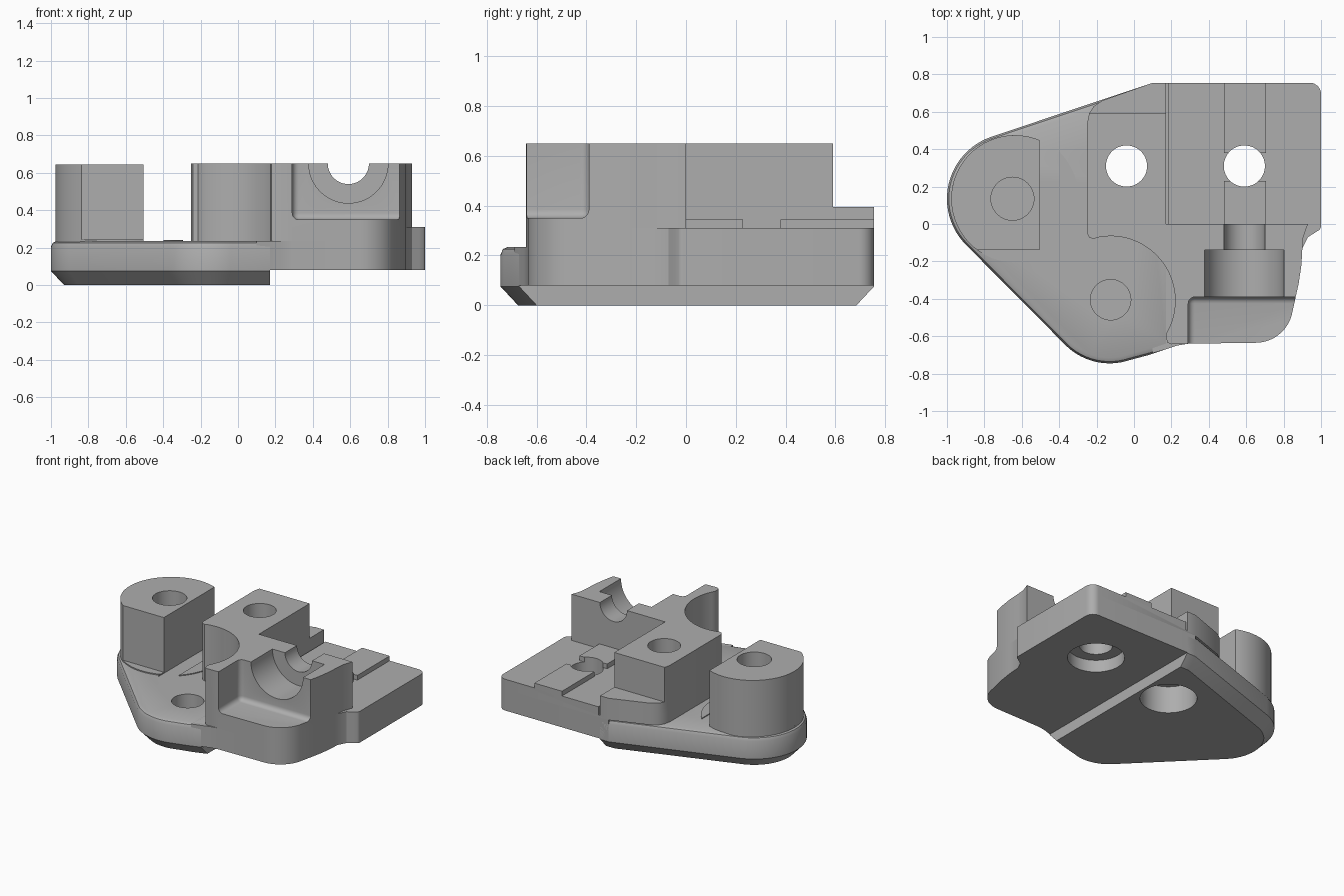
import bpy, bmesh
from math import sin, cos, radians
from mathutils import Matrix

cube = bpy.data.objects.get("Cube")
if cube:
    bpy.data.objects.remove(cube)

grey = bpy.data.materials.new("plain_grey")
grey.use_nodes = True
COLOUR = (0.42, 0.42, 0.42, 1)
grey.diffuse_color = COLOUR
grey.node_tree.nodes["Principled BSDF"].inputs["Base Color"].default_value = COLOUR


def arc(cx, cy, r, start, end, n=24):
    angles = [radians(start + (end - start) * i / n) for i in range(n + 1)]
    return [(cx + r * cos(a), cy + r * sin(a)) for a in angles]


def finish(bm, name):
    bmesh.ops.recalc_face_normals(bm, faces=bm.faces)
    mesh = bpy.data.meshes.new(name)
    bm.to_mesh(mesh)
    bm.free()
    mesh.materials.append(grey)
    obj = bpy.data.objects.new(name, mesh)
    bpy.context.collection.objects.link(obj)
    return obj


def loft(name, sections):
    """Join equal-length outlines, each given with its height."""
    bm = bmesh.new()
    rings = [[bm.verts.new((x, y, z)) for x, y in pts] for pts, z in sections]
    bm.faces.new(rings[0][::-1])
    bm.faces.new(rings[-1])
    n = len(rings[0])
    for low, high in zip(rings, rings[1:]):
        for i in range(n):
            j = (i + 1) % n
            bm.faces.new((low[i], low[j], high[j], high[i]))
    return finish(bm, name)


def prism(name, pts, z0, z1):
    return loft(name, [(pts, z0), (pts, z1)])


def box(name, x0, x1, y0, y1, z0, z1, bevel=0):
    bm = bmesh.new()
    bmesh.ops.create_cube(bm, size=1)
    for v in bm.verts:
        v.co = [b if c > 0 else a for c, a, b in
                zip(v.co, (x0, y0, z0), (x1, y1, z1))]
    if bevel:
        bmesh.ops.bevel(bm, geom=bm.edges[:], offset=bevel, segments=5,
                        profile=0.5, affect='EDGES')
    return finish(bm, name)


def cylinder(name, x, y, z0, z1, r):
    return prism(name, arc(x, y, r, 0, 354, 59), z0, z1)


# Outlines
def foot_outline(d):
    return (arc(-0.65, 0.135, 0.35 - d, 109, 223.7)
            + arc(-0.13, -0.41, 0.335 - d, 223.7, 288)
            + [(0.08, -0.70 + d), (0.17, -0.67 + d), (0.17, 0.755 - d), (0.1, 0.755 - d)])


def post_outline(end, y_flat):
    return arc(-0.637, 0.135, 0.34, 67.2, end, 36) + [(-0.505, y_flat)]


front_right = ([(0.29, -0.64)] + arc(0.65, -0.435, 0.2, -90, -15, 10)
               + [(0.88, -0.32), (0.895, -0.22), (0.9, -0.13)])
shelf_edge = ([(0.93, -0.07), (0.97, -0.045)] + arc(0.97, -0.01, 0.03, -45, 0, 4)
              + arc(0.94, 0.695, 0.06, 0, 90, 8))
rear_left = [(0.1, 0.755), (-0.17, 0.66), (-0.215, 0.63), (-0.24, 0.59), (-0.25, 0.54)]
lobe_side = ([(-0.25, -0.05), (-0.24, -0.072), (-0.215, -0.08)]
             + arc(-0.125, -0.41, 0.345, 102, -30, 36)
             + [(0.172, -0.61), (0.18, -0.635), (0.2, -0.643)])

# Main parts
foot = loft("foot", [(foot_outline(0.07), 0), (foot_outline(0), 0.075),
                     (foot_outline(0), 0.205), (foot_outline(0.01), 0.226),
                     (foot_outline(0.03), 0.235)])
lower_plate = prism("lower_plate", [(0.1, 0.755), (0.1, -0.69), (0.17, -0.67), (0.23, -0.65)]
                    + front_right + shelf_edge, 0.08, 0.235)
shelf = prism("shelf", lobe_side + front_right + shelf_edge + rear_left, 0.235, 0.31)
clamp_block = prism("clamp_block", lobe_side + front_right
                    + [(0.905, -0.07), (0.93, 0), (0.17, 0), (0.17, 0.755)] + rear_left,
                    0.31, 0.65)
post = prism("left_post", post_outline(234, -0.14), 0.2, 0.645)
post_pad = prism("post_pad", post_outline(292.8, -0.205), 0.2, 0.243)
crescent = prism("crescent_plate", arc(-0.65, 0.135, 0.355, -45, 45), 0.23, 0.241)
pads = [box("rear_pad", 0.48, 0.705, 0.38, 0.755, 0.3, 0.345),
        box("front_pad", 0.48, 0.705, -0.01, 0.23, 0.3, 0.345)]


# Cutters: bolt holes with counterbores, ledge, step and bearing seats
def seat(name, r, y0, y1):
    obj = cylinder(name, 0, 0, y0, y1, r)
    obj.data.transform(Matrix.Translation((0.59, 0, 0.65)) @ Matrix.Rotation(radians(-90), 4, 'X'))
    return obj


ledge = box("ledge_cutter", 0.29, 1.2, -0.9, -0.39, 0.35, 0.9, 0.035)
step = box("step_cutter", -0.5, 0.3, 0.59, 0.9, 0.395, 0.9)
large_seat = seat("large_seat_cutter", 0.212, -0.5, -0.14)
small_seat = seat("small_seat_cutter", 0.11, -0.2, 0.1)
block_hole = cylinder("block_hole_cutter", -0.04, 0.31, -0.1, 0.9, 0.11)
block_bore = cylinder("block_bore_cutter", -0.04, 0.31, -0.1, 0.2, 0.19)
shelf_hole = cylinder("shelf_hole_cutter", 0.59, 0.31, -0.1, 0.9, 0.11)
shelf_bore = cylinder("shelf_bore_cutter", 0.59, 0.31, -0.1, 0.17, 0.19)
post_hole = cylinder("post_hole_cutter", -0.65, 0.135, 0.1, 0.9, 0.115)
lobe_hole = cylinder("lobe_hole_cutter", -0.125, -0.405, 0.01, 0.9, 0.108)
slot = box("slot_cutter", 0.17, 0.183, 0, 0.9, 0.25, 0.5)

cuts = {
    foot: [block_hole, block_bore, post_hole, lobe_hole],
    lower_plate: [shelf_hole, shelf_bore, block_bore, block_hole],
    shelf: [block_hole, shelf_hole, slot],
    clamp_block: [ledge, step, large_seat, small_seat, block_hole],
    post: [post_hole],
    post_pad: [post_hole],
    pads[0]: [shelf_hole],
    pads[1]: [shelf_hole],
    crescent: [],
}
cutters = {c for tools in cuts.values() for c in tools}

for part, tools in cuts.items():
    bpy.ops.object.select_all(action='DESELECT')
    part.select_set(True)
    bpy.context.view_layer.objects.active = part
    for tool in tools:
        mod = part.modifiers.new("cut", 'BOOLEAN')
        mod.operation = 'DIFFERENCE'
        mod.solver = 'EXACT'
        mod.object = tool
        bpy.ops.object.modifier_apply(modifier=mod.name)
    bpy.ops.object.shade_smooth_by_angle(angle=radians(30))

for tool in cutters:
    bpy.data.objects.remove(tool)
